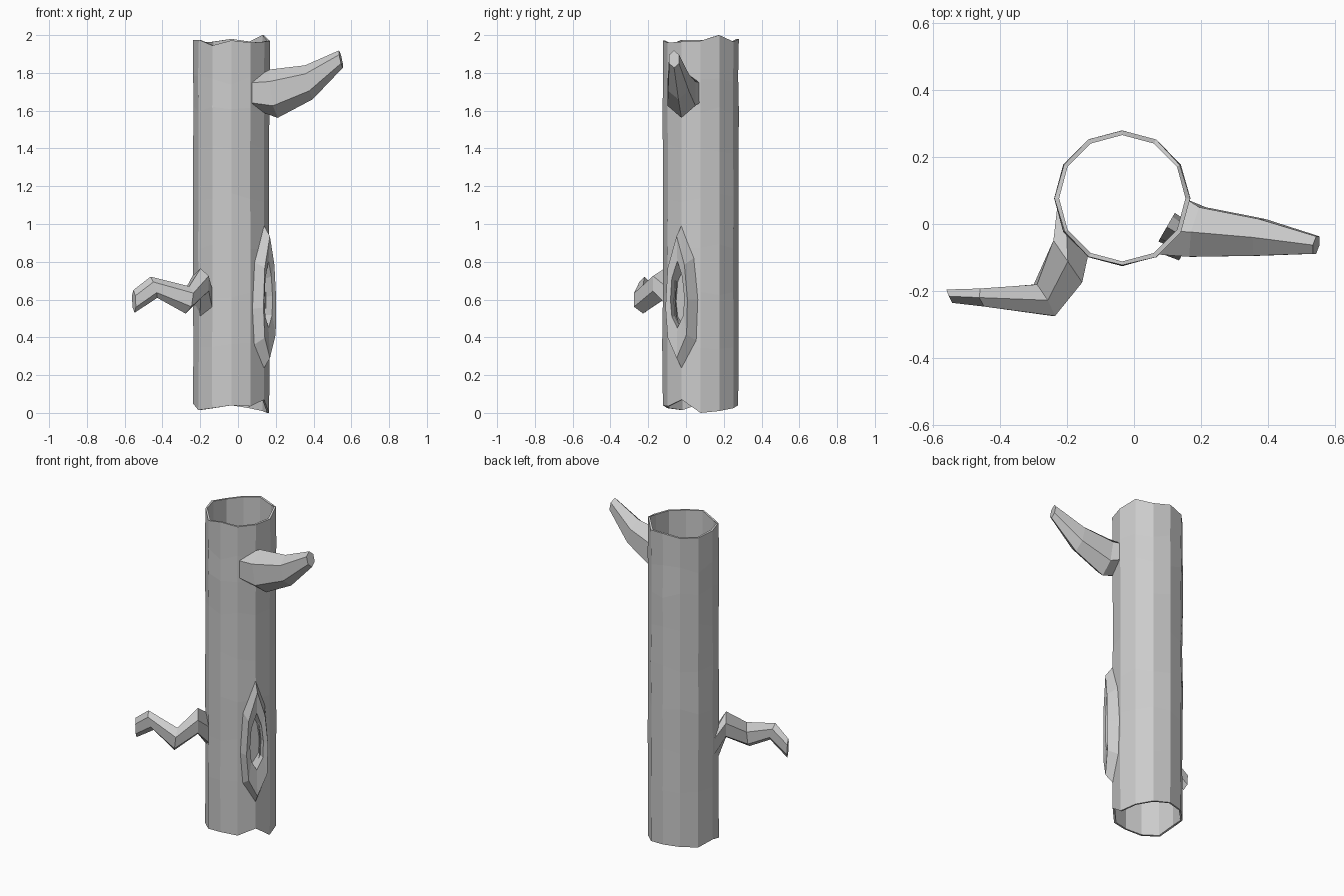
import bpy, bmesh, random
from math import sin, cos, pi, radians
from mathutils import Vector

if "Cube" in bpy.data.objects:
    bpy.data.objects.remove(bpy.data.objects["Cube"])

random.seed(4)
AXIS = Vector((-0.035, 0.077, 0))   # trunk centre line
R = 0.201


def loft(name, rings, cap_start=False, cap_end=False, loop=False):
    """Skin a list of equal-length point rings into a flat-shaded object."""
    bm = bmesh.new()
    vs = [[bm.verts.new(p) for p in ring] for ring in rings]
    n = len(vs[0])
    pairs = list(zip(vs, vs[1:])) + ([(vs[-1], vs[0])] if loop else [])
    for a, b in pairs:
        for i in range(n):
            j = (i + 1) % n
            bm.faces.new((a[i], a[j], b[j], b[i]))
    if cap_start:
        bm.faces.new(vs[0][::-1])
    if cap_end:
        bm.faces.new(vs[-1])
    bmesh.ops.recalc_face_normals(bm, faces=bm.faces)
    me = bpy.data.meshes.new(name)
    bm.to_mesh(me)
    bm.free()
    ob = bpy.data.objects.new(name, me)
    bpy.context.collection.objects.link(ob)
    return ob


def onto_trunk(p, r=0.194):
    """Push a point horizontally onto the trunk surface."""
    d = Vector((p.x - AXIS.x, p.y - AXIS.y, 0)).normalized() * r
    return Vector((AXIS.x + d.x, AXIS.y + d.y, p.z))


def branch(name, sections):
    """Six-sided branch; each section is centre, half width and half height vectors."""
    rings = []
    for k, (c, h, v) in enumerate(sections):
        c, h, v = Vector(c), Vector(h) / cos(pi / 6), Vector(v)
        ring = [c + h * cos(a) + v * sin(a)
                for a in (pi / 6 + i * pi / 3 for i in range(6))]
        rings.append([onto_trunk(p) for p in ring] if k == 0 else ring)
    return loft(name, rings, cap_end=True)


# Hollow trunk with ragged ends, twelve sides
bottom = [0.0, .01, .025, .04, .04, .03, .05, .015, .025, .04, .035, .07]
top = [1.97, 2.0, 1.965, 1.98, 1.965, 1.96, 1.975, 1.975, 1.945, 1.972, 1.96, 1.965]


def trunk_ring(r, heights, jitter=0.003):
    ring = []
    for i, z in enumerate(heights):
        a = radians(30 * i)
        q = r + random.uniform(-jitter, jitter)
        ring.append(AXIS + Vector((q * cos(a), q * sin(a), z)))
    return ring


outer = [trunk_ring(R, bottom)]
for z in (0.36, 0.62, 0.88, 1.14, 1.40, 1.60, 1.76):
    outer.append(trunk_ring(R, [z + random.uniform(-.025, .025) for _ in range(12)]))
outer.append(trunk_ring(R, top))
inner = [[onto_trunk(p, R - 0.012) for p in ring] for ring in (outer[-1], outer[4], outer[0])]
trunk = loft("trunk", outer + inner, loop=True)

# Upper right branch
branch("upper_branch", [
    ((0.12, -0.015, 1.695), (.05, .088, 0), (0, 0, .105)),
    ((0.19, -0.024, 1.69), (.015, .074, 0), (-.02, 0, .128)),
    ((0.375, -0.04, 1.75), (.008, .055, 0), (-.02, 0, .09)),
    ((0.545, -0.063, 1.873), (.005, .026, 0), (-.01, 0, .046)),
])

# Crooked lower left branch
branch("lower_branch", [
    ((-0.19, -0.015, 0.605), (.053, -.075, 0), (0, 0, .1)),
    ((-0.198, -0.112, 0.685), (.043, -.063, 0), (0, 0, .08)),
    ((-0.268, -0.228, 0.598), (.027, -.047, 0), (.01, 0, .072)),
    ((-0.445, -0.22, 0.665), (.006, -.027, 0), (-.018, 0, .056)),
    ((-0.551, -0.216, 0.59), (.009, -.02, 0), (-.003, 0, .06)),
])

# Knot hole: raised lip around a shallow pocket facing front right
N, T = Vector((cos(pi / 6), -.5, 0)), Vector((.5, cos(pi / 6), 0))
base = [(0, 1.0), (.07, .82), (.098, .6), (.09, .38),
        (0, .23), (-.08, .36), (-.1, .55), (-.08, .8)]


def knot_ring(n, ks, kz, ds=0.0, dz=0.0):
    return [AXIS + N * n + T * (s * ks + ds) + Vector((0, 0, .6 + (z - .6) * kz + dz))
            for s, z in base]


mouth = (.42, .46, -.008, .02)
loft("knot_hole", [
    [onto_trunk(p) for p in knot_ring(.2, 1, 1)],
    knot_ring(.24, .68, .84, -.008),
    knot_ring(.232, *mouth),
    knot_ring(.158, .5, .42, -.008, .01),
], cap_end=True)

# Opening in the trunk wall behind the lip
cutter = loft("knot_cutter", [knot_ring(.14, *mouth), knot_ring(.3, *mouth)], True, True)
cutter.hide_render = True
cutter.hide_set(True)
cut = trunk.modifiers.new("knot_opening", 'BOOLEAN')
cut.operation = 'DIFFERENCE'
cut.solver = 'EXACT'
cut.object = cutter
